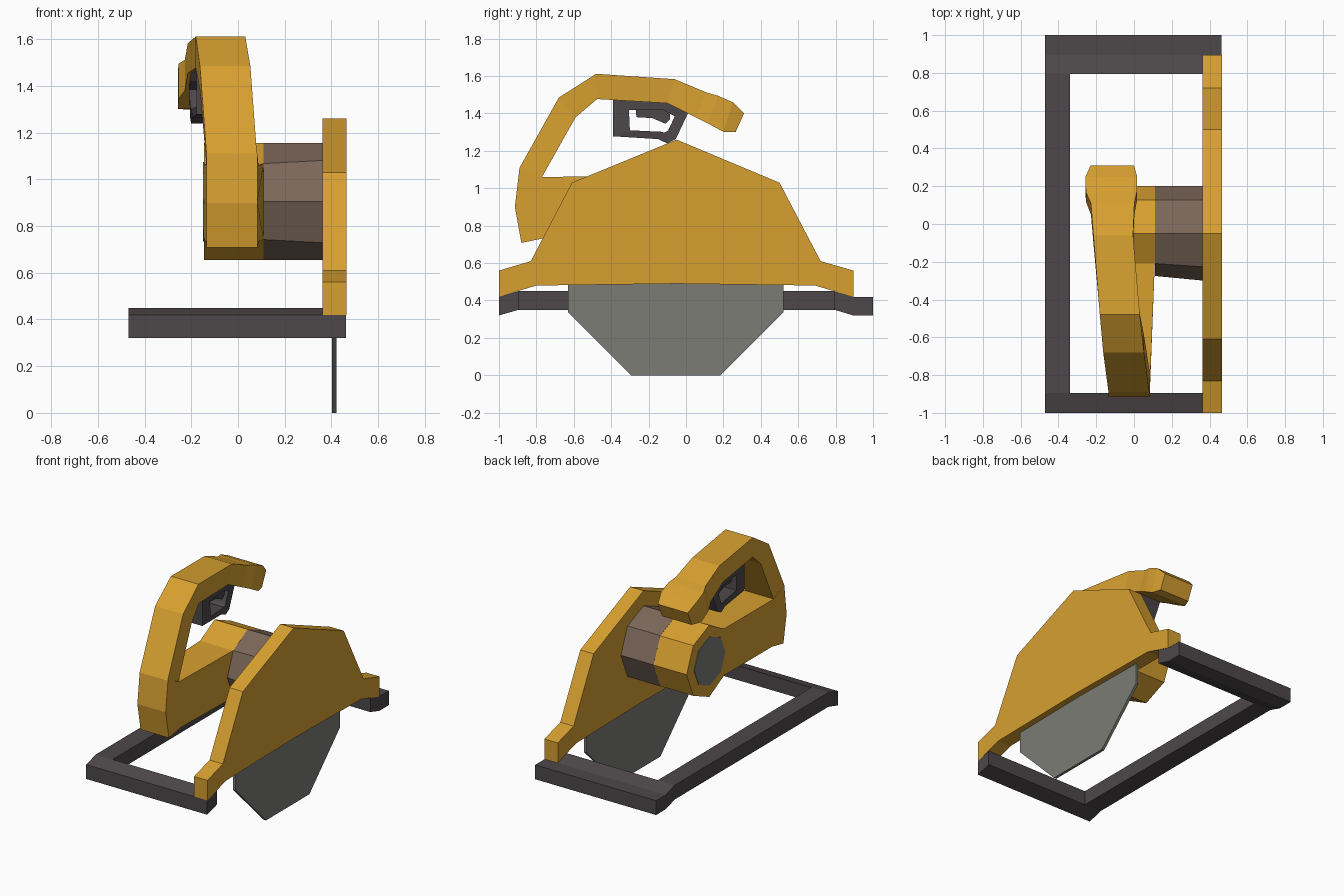
import bpy, bmesh, math

if "Cube" in bpy.data.objects:
    bpy.data.objects.remove(bpy.data.objects["Cube"])


def material(name, rgb):
    m = bpy.data.materials.new(name)
    m.diffuse_color = (*rgb, 1.0)
    m.use_nodes = True
    m.node_tree.nodes["Principled BSDF"].inputs["Base Color"].default_value = m.diffuse_color
    return m


YELLOW = material("safety_yellow", (0.68, 0.35, 0.03))
DARK = material("charcoal", (0.075, 0.065, 0.067))
STEEL = material("blade_steel", (0.20, 0.20, 0.182))
BROWN = material("motor_brown", (0.20, 0.135, 0.10))


def finish(name, bm, mat):
    bmesh.ops.recalc_face_normals(bm, faces=bm.faces[:])
    me = bpy.data.meshes.new(name)
    bm.to_mesh(me)
    bm.free()
    me.materials.append(mat)
    ob = bpy.data.objects.new(name, me)
    bpy.context.collection.objects.link(ob)
    return ob


def skin(name, rings, mat, closed=False):
    """Join equal-length rings of 3D points, capping the ends unless closed."""
    bm = bmesh.new()
    vs = [[bm.verts.new(p) for p in r] for r in rings]
    n = len(vs[0])
    for k in range(len(vs) if closed else len(vs) - 1):
        a, b = vs[k], vs[(k + 1) % len(vs)]
        for i in range(n):
            j = (i + 1) % n
            bm.faces.new((a[i], a[j], b[j], b[i]))
    if not closed:
        bm.faces.new(vs[0])
        bm.faces.new(vs[-1])
    return finish(name, bm, mat)


def prism(name, profile, x0, x1, mat):
    """Extrude a (y, z) profile; x0 and x1 may be functions of y."""
    f = lambda x, y: x(y) if callable(x) else x
    return skin(name, [[(f(x, y), y, z) for y, z in profile] for x in (x0, x1)], mat)


def band(name, stations, mat, closed=False):
    """Rectangular bar through stations: outer yz, inner yz, centre x, half width."""
    rings = [[(c - h, oy, oz), (c + h, oy, oz), (c + h, iy, iz), (c - h, iy, iz)]
             for oy, oz, iy, iz, c, h in stations]
    return skin(name, rings, mat, closed)


def octagon(cy, cz, r, turn=0.0):
    return [(cy + r * math.cos(math.pi * k / 4 + turn),
             cz + r * math.sin(math.pi * k / 4 + turn)) for k in range(8)]


# base plate: open C-shaped frame with bent-down ends
front_end = [(-1, 0.32), (-0.895, 0.35), (-0.895, 0.45), (-1, 0.42)]
rear_end = [(0.795, 0.35), (0.895, 0.32), (1, 0.32), (1, 0.42), (0.895, 0.42), (0.795, 0.45)]
prism("base_front_bar", front_end, -0.34, 0.463, DARK)
prism("base_rear_bar", rear_end, -0.34, 0.463, DARK)
prism("base_side_rail", front_end[:2] + rear_end + front_end[2:], -0.47, -0.34, DARK)

# blade guard
prism("blade_guard", [(-1, 0.42), (-0.8, 0.48), (-0.05, 0.49), (0.69, 0.48), (0.895, 0.42),
                      (0.895, 0.56), (0.72, 0.61), (0.5, 1.03), (-0.05, 1.26),
                      (-0.61, 1.03), (-0.83, 0.61), (-1, 0.56)], 0.362, 0.465, YELLOW)

# eight-sided blade
prism("blade", octagon(-0.055, 0.576, 0.576 / math.cos(math.pi / 8), math.pi / 8),
      0.403, 0.422, STEEL)

# motor, slightly flattened at the front where it meets the housing
wide = octagon(-0.05, 0.905, 0.25)
narrow = [(-0.05 + (y + 0.05) * 0.9, 0.905 + (z - 0.905) * 0.92) if y < -0.1 else (y, z)
          for y, z in wide]
skin("motor", [[(0.11, y, z) for y, z in narrow], [(0.37, y, z) for y, z in wide]], BROWN)

# motor housing running forward into the foot of the handle
housing = [(-0.05, 1.155), (0.127, 1.08), (0.2, 0.905), (0.127, 0.73), (-0.05, 0.655),
           (-0.21, 0.742), (-0.75, 0.735), (-0.88, 0.708), (-0.915, 0.9),
           (-0.89, 1.11), (-0.77, 1.06), (-0.21, 1.068)]
prism("motor_housing", housing,
      lambda y: -0.145 + 0.01 * min(1, max(0, (-y - 0.25) / 0.63)),
      lambda y: 0.11 - 0.027 * min(1, max(0, (-y - 0.25) / 0.63)), YELLOW)
prism("motor_end_cap", octagon(-0.05, 0.905, 0.17), -0.149, -0.14, STEEL)

# arched handle with flared tip
band("handle", [
    (-0.89, 1.11, -0.77, 1.06, -0.027, 0.108),
    (-0.68, 1.485, -0.59, 1.38, -0.055, 0.108),
    (-0.48, 1.612, -0.475, 1.477, -0.075, 0.106),
    (-0.06, 1.583, -0.10, 1.455, -0.11, 0.105),
    (0.11, 1.512, 0.05, 1.38, -0.113, 0.115),
    (0.17, 1.495, 0.12, 1.345, -0.120, 0.135),
    (0.25, 1.46, 0.20, 1.302, -0.120, 0.137),
    (0.31, 1.40, 0.265, 1.30, -0.115, 0.115)], YELLOW)

# trigger loop and trigger beneath the handle
loop = [(-0.39, 1.478, -0.305, 1.418), (-0.39, 1.278, -0.30, 1.31),
        (-0.15, 1.263, -0.13, 1.302), (-0.10, 1.24, -0.115, 1.297),
        (-0.055, 1.262, -0.095, 1.31), (0.01, 1.40, -0.06, 1.385),
        (-0.10, 1.46, -0.12, 1.418)]
band("trigger_loop", [(*p, -0.105 - 0.08 * (p[0] + 0.2), 0.088) for p in loop], DARK, True)
prism("trigger", [(-0.27, 1.44), (-0.265, 1.38), (-0.18, 1.375), (-0.11, 1.345),
                  (-0.085, 1.37), (-0.09, 1.44)], -0.165, -0.045, DARK)
